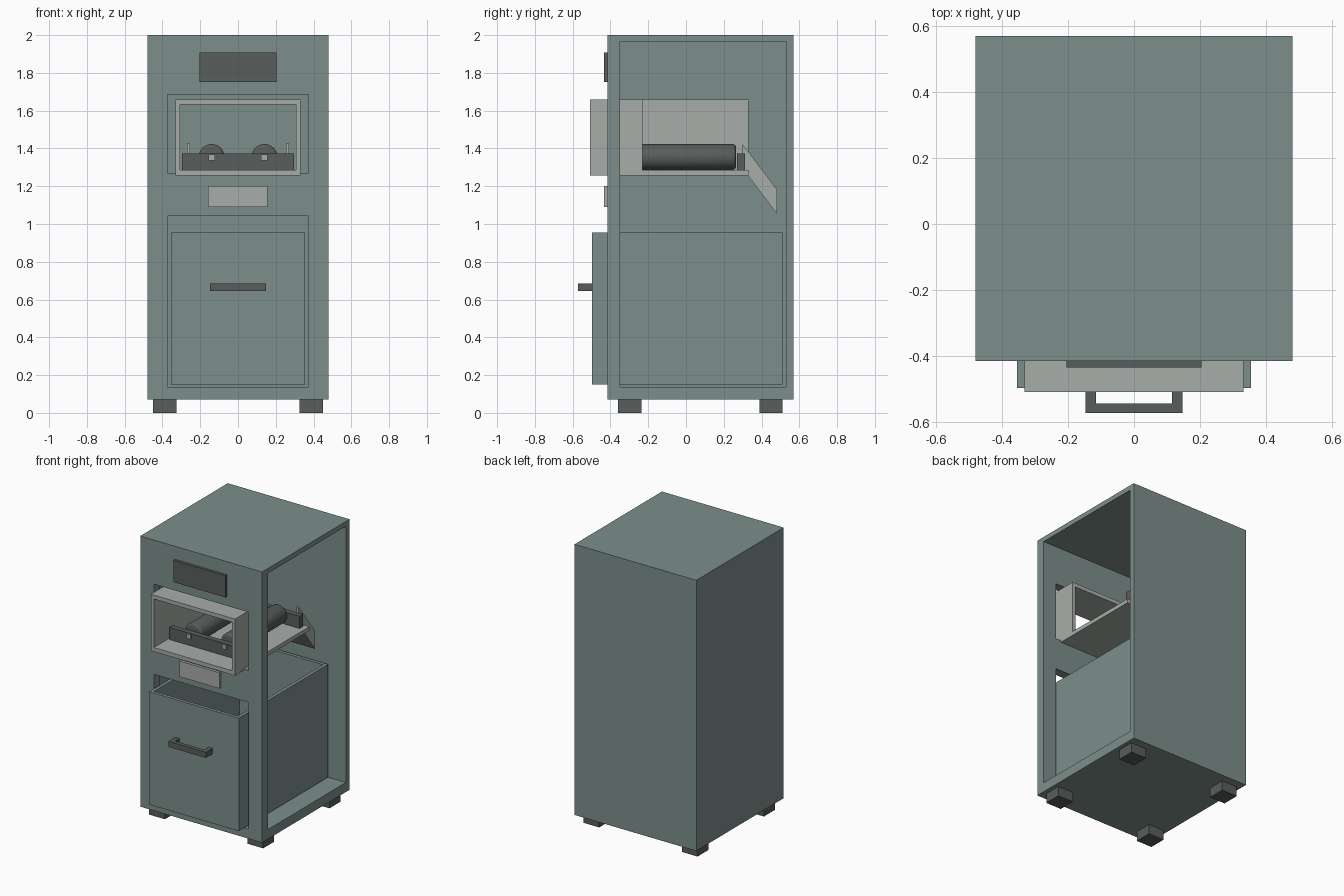
import bpy, bmesh, math
from mathutils import Matrix

if "Cube" in bpy.data.objects:
    bpy.data.objects.remove(bpy.data.objects["Cube"])


def material(name, col):
    m = bpy.data.materials.new(name)
    m.diffuse_color = (*col, 1)
    m.use_nodes = True
    m.node_tree.nodes["Principled BSDF"].inputs["Base Color"].default_value = m.diffuse_color
    return m


GREEN = material("grey green paint", (0.205, 0.275, 0.258))
LIGHT = material("light grey metal", (0.395, 0.42, 0.40))
DARK = material("dark grey", (0.098, 0.112, 0.107))


def finish(bm, name, mat):
    bmesh.ops.recalc_face_normals(bm, faces=bm.faces)
    me = bpy.data.meshes.new(name)
    bm.to_mesh(me)
    bm.free()
    me.materials.append(mat)
    ob = bpy.data.objects.new(name, me)
    bpy.context.collection.objects.link(ob)
    return ob


def add_box(bm, x, y, z):
    """Box from (min, max) pairs."""
    r = bmesh.ops.create_cube(bm, size=1)
    for v in r["verts"]:
        v.co = [a + (b - a) * (c + 0.5) for (a, b), c in zip((x, y, z), v.co)]


def boxes(name, mat, *parts):
    bm = bmesh.new()
    for p in parts:
        add_box(bm, *p)
    return finish(bm, name, mat)


def cut(ob, name, *parts):
    """Subtract boxes one after another and apply the result."""
    for i, p in enumerate(parts):
        c = boxes(f"{name}_{i}", ob.data.materials[0], p)
        mod = ob.modifiers.new("cut", "BOOLEAN")
        mod.object, mod.solver = c, "EXACT"
        bpy.context.view_layer.objects.active = ob
        bpy.ops.object.modifier_apply(modifier=mod.name)
        bpy.data.objects.remove(c)


def prism(bm, profile, x0, x1):
    """Extrude a (y, z) outline along x."""
    f = bm.faces.new([bm.verts.new((x0, y, z)) for y, z in profile])
    r = bmesh.ops.extrude_face_region(bm, geom=[f])
    for v in r["geom"]:
        if isinstance(v, bmesh.types.BMVert):
            v.co.x = x1


# Cabinet shell: open right side, two front openings
cabinet = boxes("cabinet", GREEN, ((-0.48, 0.48), (-0.415, 0.57), (0.07, 2.0)))
cut(cabinet, "cabinet_cutter",
    ((-0.44, 0.6), (-0.35, 0.53), (0.138, 1.965)),
    ((-0.373, 0.373), (-0.5, -0.3), (1.27, 1.685)),
    ((-0.373, 0.373), (-0.5, -0.3), (0.138, 1.042)))

# Feet
for i, (x, y) in enumerate([(sx, sy) for sx in (-0.388, 0.388) for sy in (-0.297, 0.45)]):
    boxes(f"foot_{i}", DARK, ((x - 0.062, x + 0.062), (y - 0.062, y + 0.062), (0, 0.07)))

# Collection bin and its handle
collection_bin = boxes("collection_bin", GREEN, ((-0.354, 0.354), (-0.497, 0.51), (0.15, 0.955)))
cut(collection_bin, "bin_cutter", ((-0.33, 0.33), (-0.473, 0.486), (0.175, 1.1)))
handle = boxes("bin_handle", DARK, ((-0.147, 0.147), (-0.572, -0.497), (0.645, 0.685)))
cut(handle, "handle_cutter", ((-0.115, 0.115), (-0.543, -0.4), (0.6, 0.7)))

# Display and label plate
boxes("display", DARK, ((-0.205, 0.205), (-0.434, -0.415), (1.752, 1.907)))
boxes("label_plate", LIGHT, ((-0.158, 0.156), (-0.434, -0.415), (1.09, 1.202)))

# Feed housing: front sleeve, then only left wall and floor behind it
housing = boxes("feed_housing", LIGHT, ((-0.332, 0.332), (-0.508, 0.33), (1.257, 1.66)))
cut(housing, "housing_cutter",
    ((-0.308, 0.308), (-0.6, 0.5), (1.286, 1.632)),
    ((-0.308, 0.5), (-0.23, 0.5), (1.286, 1.8)))

# Roller cradle end plates
boxes("cradle_front", DARK, ((-0.296, 0.296), (-0.35, -0.31), (1.286, 1.373)))
boxes("cradle_back", DARK, ((-0.296, 0.296), (0.27, 0.312), (1.286, 1.373)))

# Rollers with rounded ends, and square axle caps
for side, x in (("left", -0.14), ("right", 0.14)):
    bm = bmesh.new()
    rot = Matrix.Translation((x, -0.02, 1.355)) @ Matrix.Rotation(math.pi / 2, 4, "X")
    bmesh.ops.create_cone(bm, cap_ends=True, segments=40, radius1=0.068, radius2=0.068,
                          depth=0.57, matrix=rot)
    rims = [e for e in bm.edges if abs(e.verts[0].co.y - e.verts[1].co.y) < 1e-5]
    bmesh.ops.bevel(bm, geom=rims, offset=0.017, segments=3, profile=0.5, affect="EDGES")
    roller = finish(bm, f"{side}_roller", DARK)
    bpy.ops.object.select_all(action="DESELECT")
    roller.select_set(True)
    bpy.context.view_layer.objects.active = roller
    bpy.ops.object.shade_smooth_by_angle(angle=math.radians(35))
    boxes(f"{side}_axle", LIGHT, ((x - 0.017, x + 0.017), (-0.358, -0.35), (1.335, 1.369)))

# Sloping discharge chute with side cheeks
bm = bmesh.new()
cheek = [(0.298, 1.425), (0.482, 1.182), (0.482, 1.053), (0.298, 1.296)]
for x0, x1 in ((-0.27, -0.253), (0.253, 0.27)):
    prism(bm, cheek, x0, x1)
prism(bm, [(0.298, 1.32), (0.482, 1.077), (0.482, 1.053), (0.298, 1.296)], -0.253, 0.253)
finish(bm, "discharge_chute", LIGHT)
